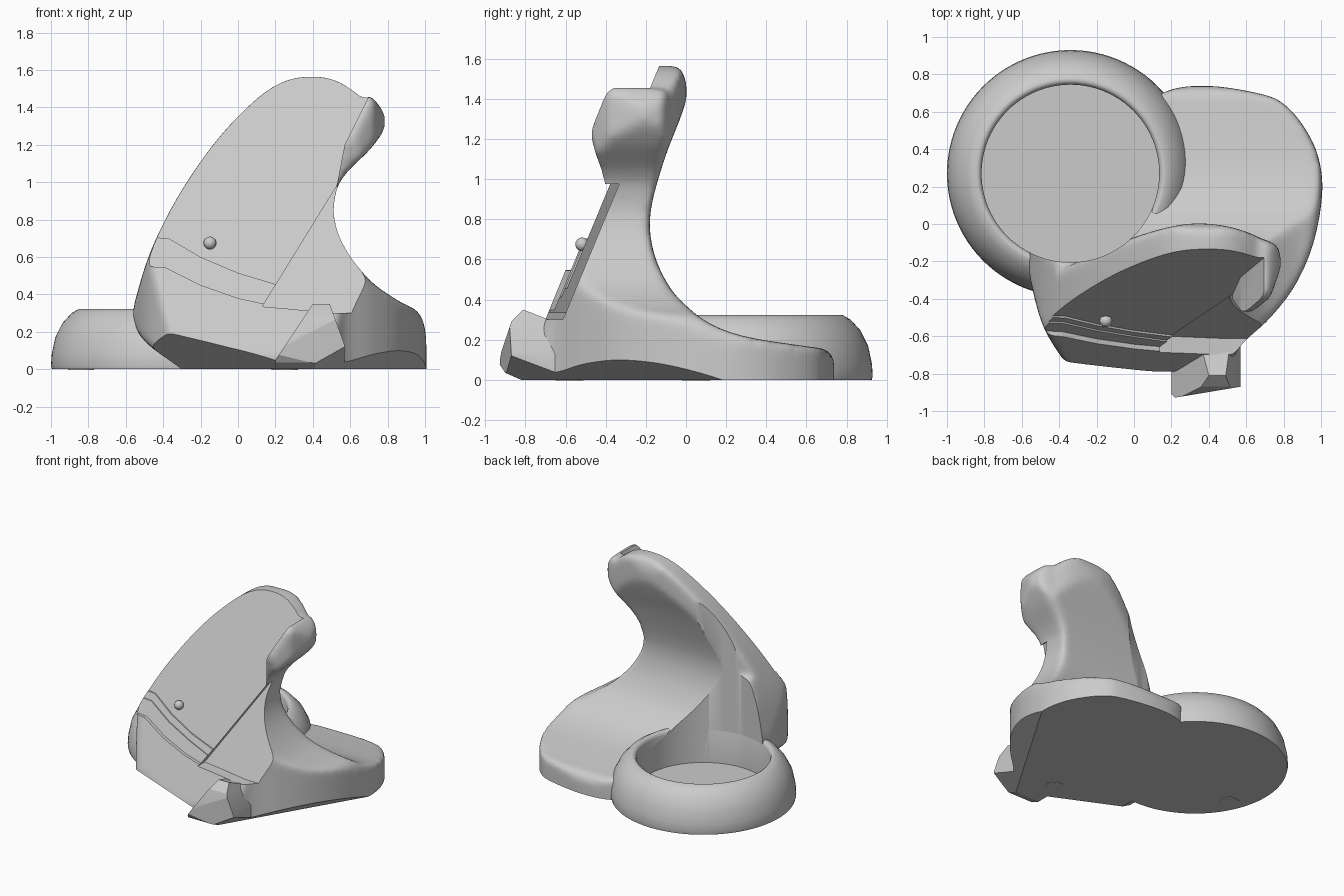
import bpy, bmesh, math
from mathutils import Vector

if "Cube" in bpy.data.objects:
    bpy.data.objects.remove(bpy.data.objects["Cube"], do_unlink=True)

grey = bpy.data.materials.new("warm_grey_plastic")
grey.use_nodes = True
COLOR = (0.6, 0.6, 0.6, 1)
grey.diffuse_color = COLOR
grey.node_tree.nodes["Principled BSDF"].inputs["Base Color"].default_value = COLOR


def plane_y(z):
    """Front of the leaning backrest at height z."""
    return -0.16 - 0.415 * (1.5 - z)


def spline(pts, steps=6):
    """Closed smooth loop; a point given twice is a corner."""
    out, n = [], len(pts)
    for i in range(n):
        a, b, c, d = (Vector(pts[(i + k) % n]) for k in (-1, 0, 1, 2))
        if b == c:
            continue
        for s in range(steps):
            t = s / steps
            out.append(0.5 * (2 * b + (c - a) * t + (2 * a - 5 * b + 4 * c - d) * t**2
                              + (3 * b - a - 3 * c + d) * t**3))
    return out


def finish(name, bm):
    bmesh.ops.recalc_face_normals(bm, faces=bm.faces)
    mesh = bpy.data.meshes.new(name)
    bm.to_mesh(mesh)
    bm.free()
    mesh.materials.append(grey)
    obj = bpy.data.objects.new(name, mesh)
    bpy.context.collection.objects.link(obj)
    return obj


PLACE = {
    "front": lambda p, d: (p[0], d, p[1]),
    "side": lambda p, d: (d, p[0], p[1]),
    "top": lambda p, d: (p[0], p[1], d),
    "lean": lambda p, d: (p[0], plane_y(p[1]) + d, p[1]),
}


def prism(name, pts, kind, lo=-3, hi=3):
    """Outline extruded along one direction."""
    bm = bmesh.new()
    a, b = ([bm.verts.new(PLACE[kind](p, d)) for p in pts] for d in (lo, hi))
    bm.faces.new(a)
    bm.faces.new(b[::-1])
    for i in range(len(a)):
        j = (i + 1) % len(a)
        bm.faces.new((a[i], b[i], b[j], a[j]))
    return finish(name, bm)


def apply(obj, kind, **settings):
    mod = obj.modifiers.new(kind.title(), kind)
    for key, value in settings.items():
        setattr(mod, key, value)
    bpy.context.view_layer.objects.active = obj
    bpy.ops.object.modifier_apply(modifier=mod.name)


def combine(obj, other, how):
    apply(obj, 'BOOLEAN', operation=how, solver='EXACT', object=other)
    bpy.data.objects.remove(other, do_unlink=True)


def carve(name, front, side, top):
    """Solid that matches three outlines at once."""
    obj = prism(name, front, "front")
    combine(obj, prism("side_cutter", side, "side"), 'INTERSECT')
    combine(obj, prism("top_cutter", top, "top"), 'INTERSECT')
    return obj


def slice_below(obj, p, q, r):
    """Cut away everything under the plane through three points."""
    p, q, r = Vector(p), Vector(q), Vector(r)
    normal = (q - p).cross(r - p).normalized()
    if normal.z > 0:
        normal.negate()
    bm = bmesh.new()
    bm.from_mesh(obj.data)
    cut = bmesh.ops.bisect_plane(bm, geom=bm.verts[:] + bm.edges[:] + bm.faces[:], dist=1e-5,
                                 plane_co=p, plane_no=normal, clear_outer=True)
    rim = [e for e in cut["geom_cut"] if isinstance(e, bmesh.types.BMEdge) and e.is_boundary]
    bmesh.ops.edgeloop_fill(bm, edges=rim)
    bmesh.ops.recalc_face_normals(bm, faces=bm.faces)
    bm.to_mesh(obj.data)
    bm.free()


def shade(obj, angle=35):
    bpy.ops.object.select_all(action='DESELECT')
    obj.select_set(True)
    bpy.context.view_layer.objects.active = obj
    bpy.ops.object.shade_smooth_by_angle(angle=math.radians(angle))


# Body: leaning backrest flowing into the tail
body_front = [(-0.17, -0.1), (-0.17, -0.1), (-0.3, 0), (-0.5, 0.15), (-0.56, 0.28), (-0.535, 0.42),
              (-0.455, 0.66), (-0.305, 0.95), (-0.105, 1.235), (0.1, 1.445), (0.25, 1.54), (0.4, 1.565),
              (0.53, 1.54), (0.65, 1.46), (0.73, 1.37), (0.74, 1.28), (0.68, 1.18), (0.57, 1.06),
              (0.52, 0.93), (0.515, 0.8), (0.57, 0.65), (0.7, 0.48), (0.85, 0.37), (0.96, 0.31),
              (1.0, 0.22), (1.01, 0.05), (1.01, -0.1), (1.01, -0.1)]
body_side = [(0.74, -0.1), (0.74, -0.1), (0.74, 0.08), (0.7, 0.15), (0.6, 0.167), (0.3, 0.215),
             (0.12, 0.28), (0, 0.37), (-0.08, 0.46), (-0.15, 0.6), (-0.18, 0.75), (-0.165, 0.9),
             (-0.1, 1.12), (-0.03, 1.3), (0.005, 1.42), (-0.015, 1.53), (-0.07, 1.58),
             (-0.18, 1.58), (-0.18, 1.58), (-0.8, 0.055), (-0.8, 0.055), (-0.77, 0),
             (-0.74, -0.1), (-0.74, -0.1)]
body_top = [(-0.56, -0.2), (-0.54, -0.36), (-0.48, -0.56), (-0.37, -0.74), (-0.37, -0.74),
            (0.2, -0.81), (0.5, -0.79), (0.5, -0.79), (0.57, -0.65), (0.72, -0.51), (0.86, -0.33),
            (0.96, -0.1), (1.007, 0.17), (0.985, 0.36), (0.915, 0.51), (0.815, 0.63), (0.7, 0.69),
            (0.4, 0.738), (0.15, 0.7), (-0.1, 0.5), (-0.5, 0.1)]
body = carve("stand_body", spline(body_front), spline(body_side), spline(body_top))

# Rounded back of the upper backrest
bulge = [(-1, -0.42), (-0.55, -0.32), (-0.3, -0.2), (-0.05, -0.09), (0.18, -0.018), (0.36, 0.004),
         (0.55, -0.025), (0.7, -0.09), (0.8, -0.18), (1, -0.4), (1, -0.4), (1, 1), (1, 1), (-1, 1), (-1, 1)]
combine(body, prism("bulge_cutter", spline(bulge), "top", 0.75, 3), 'DIFFERENCE')

# Side hook near the top, blended into the body
hook = carve("side_hook",
             spline([(0.5, 0.93), (0.5, 0.93), (0.56, 1.23), (0.62, 1.36), (0.7, 1.475), (0.7, 1.475),
                     (0.775, 1.38), (0.79, 1.3), (0.71, 1.18), (0.58, 1.05)]),
             [(-0.4, 0.95), (-0.48, 1.23), (-0.395, 1.45), (-0.34, 1.47), (-0.1, 1.45),
              (-0.07, 1.3), (-0.18, 0.95)],
             [(0.48, -0.48), (0.62, -0.48), (0.73, -0.39), (0.79, -0.22), (0.775, -0.12), (0.7, -0.08),
              (0.5, -0.12)])
combine(body, hook, 'UNION')
apply(body, 'REMESH', mode='VOXEL', voxel_size=0.016)
apply(body, 'SMOOTH', factor=0.5, iterations=26)

# Flat bottom with undercut front and right-hand edges
SIDE_UNDERCUT = ((0.57, -0.87, 0.12), (0.99, 0.1, 0.02), (0.42, -0.8, 0))
slice_below(body, (0, 0, 0), (1, 0, 0), (0, 1, 0))
slice_below(body, (-0.37, -0.73, 0.19), (0.2, -0.8, 0.055), (0.2, -0.72, 0))
slice_below(body, *SIDE_UNDERCUT)

# Cup pocket through the body
CUP = Vector((-0.34, 0.27))
INNER = 0.475
circle = [CUP + INNER * Vector((math.cos(a), math.sin(a)))
          for a in (math.tau * i / 96 for i in range(96))]
combine(body, prism("pocket_cutter", circle, "top"), 'DIFFERENCE')

# Stepped panels on the backrest, kept clear of the hook
above = [(0.9, 0.3), (0.9, 0.965), (0.525, 0.965), (0.57, 1.2), (0.69, 1.44), (0.9, 2), (-2, 2)]
steps = [
    ([(-2, 0.62), (-0.39, 0.545), (-0.2, 0.45), (0, 0.38), (0.25, 0.325), (0.5, 0.3)], -0.018),
    ([(-2, 0.75), (-0.38, 0.65), (-0.2, 0.55), (0, 0.47), (0.18, 0.41), (0.5, 0.33)], -0.01),
    ([(-2, 0.8), (-0.37, 0.7), (-0.2, 0.6), (0, 0.515), (0.2, 0.455), (0.5, 0.38)], 0),
]
for line, depth in steps:
    combine(body, prism("step_cutter", line + above, "lean", -0.6, depth), 'DIFFERENCE')
corner = [(0.13, 0.335), (0.525, 0.975), (0.9, 0.975), (0.9, 0.3), (0.5, 0.3), (0.25, 0.325)]
combine(body, prism("corner_cutter", corner, "lean", -0.6, 0.045), 'DIFFERENCE')
shade(body)

# Front lip with a slanted flank
lip = carve("front_lip",
            [(0.2, 0), (0.2, 0.05), (0.4, 0.35), (0.49, 0.35), (0.57, 0.13), (0.57, 0)],
            [(-0.93, 0.08), (-0.92, 0.14), (-0.87, 0.29), (-0.81, 0.35), (-0.67, 0.295),
             (-0.5, 0.29), (-0.5, 0), (-0.82, 0), (-0.9, 0.035)],
            [(0.2, -0.93), (0.24, -0.925), (0.57, -0.87), (0.57, -0.6), (0.2, -0.6)])
slice_below(lip, *SIDE_UNDERCUT)
shade(lip, 20)

# Cup ring turned around its axis
ring_profile = [(0, 0), (0.655, 0), (0.66, 0.02), (0.656, 0.08), (0.637, 0.17), (0.6, 0.245),
                (0.55, 0.3), (0.51, 0.323), (0.495, 0.323), (0.482, 0.315), (INNER, 0.295),
                (INNER, 0.04), (0, 0.04)]
bm = bmesh.new()
verts = [bm.verts.new((CUP.x + r, CUP.y, z)) for r, z in ring_profile]
edges = [bm.edges.new(pair) for pair in zip(verts, verts[1:])]
bmesh.ops.spin(bm, geom=verts + edges, cent=CUP.to_3d(), axis=(0, 0, 1), angle=math.tau, steps=96)
bmesh.ops.remove_doubles(bm, verts=bm.verts, dist=0.0005)
shade(finish("cup_ring", bm), 50)

# Small round button on the backrest
bpy.ops.mesh.primitive_uv_sphere_add(segments=24, ring_count=12, radius=0.034,
                                     location=(-0.15, plane_y(0.675) - 0.015, 0.675))
button = bpy.context.object
button.name = "round_button"
button.data.materials.append(grey)
shade(button, 60)

# Foot pads underneath
for name, center in (("front_pad", Vector((0.25, -0.58))), ("cup_pad", Vector((-0.84, 0.05)))):
    disc = [center + 0.07 * Vector((math.cos(a), math.sin(a)))
            for a in (math.tau * i / 32 for i in range(32))]
    prism(name, disc, "top", -0.003, 0.003)
